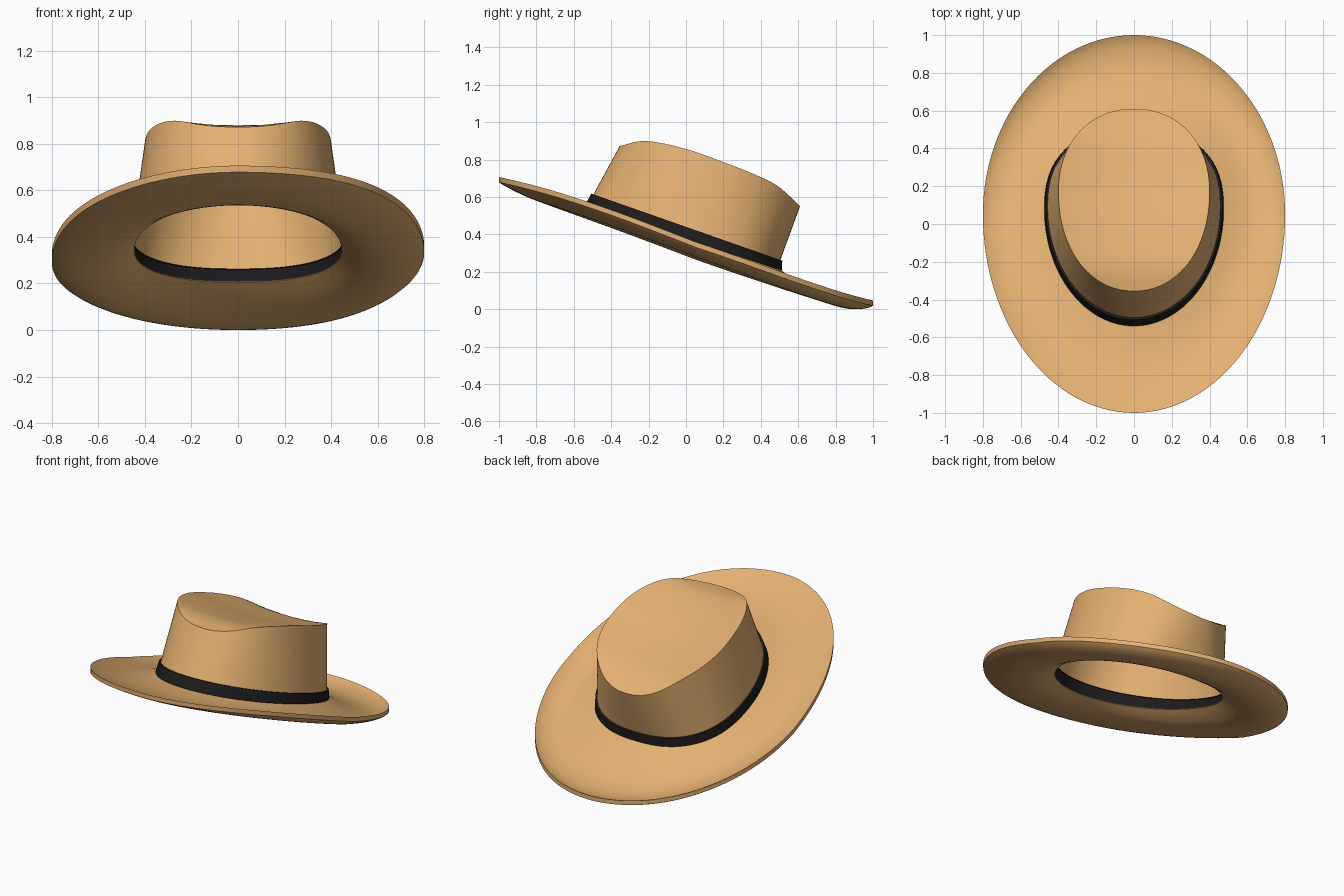
import bpy, bmesh
from math import sin, cos, pi, copysign

if "Cube" in bpy.data.objects:
    bpy.data.objects.remove(bpy.data.objects["Cube"])

N = 128


def material(name, color):
    m = bpy.data.materials.new(name)
    m.diffuse_color = (*color, 1)
    m.use_nodes = True
    m.node_tree.nodes["Principled BSDF"].inputs["Base Color"].default_value = m.diffuse_color
    return m


felt = material("tan_felt", (0.78, 0.44, 0.165))
ribbon = material("black_ribbon", (0.012, 0.012, 0.013))


def egg(half_x, front, back, mid, power_front=2.0, power_back=2.4):
    """Egg-shaped outline in plan: narrow at the front, squarer at the back."""
    pts = []
    for i in range(N):
        a = 2 * pi * i / N
        c, s = cos(a), sin(a)
        p = 2 / (power_back if s > 0 else power_front)
        ry = back - mid if s > 0 else mid - front
        pts.append((half_x * copysign(abs(c) ** p, c), mid + ry * copysign(abs(s) ** p, s)))
    return pts


def mix(a, b, t):
    return tuple(p + (q - p) * t for p, q in zip(a, b))


def interp(table, v):
    """Smooth curve through a few (v, value) points."""
    v = min(max(v, table[0][0]), table[-1][0])
    for k in range(len(table) - 1):
        (a, p), (b, q) = table[k], table[k + 1]
        if v <= b:
            def slope(j):
                l, r = table[max(j - 1, 0)], table[min(j + 1, len(table) - 1)]
                return (r[1] - l[1]) / (r[0] - l[0])
            t, h = (v - a) / (b - a), b - a
            return ((2*t**3 - 3*t*t + 1) * p + (t**3 - 2*t*t + t) * h * slope(k)
                    + (3*t*t - 2*t**3) * q + (t**3 - t*t) * h * slope(k + 1))


def loft(name, rings, mat, loop=False, tip=None):
    bm = bmesh.new()
    vs = [[bm.verts.new(p) for p in r] for r in rings]
    pairs = list(zip(vs, vs[1:])) + ([(vs[-1], vs[0])] if loop else [])
    for a, b in pairs:
        for i in range(N):
            j = (i + 1) % N
            bm.faces.new((a[i], a[j], b[j], b[i]))
    if tip:
        t = bm.verts.new(tip)
        for i in range(N):
            bm.faces.new((vs[-1][i], vs[-1][(i + 1) % N], t))
    if loop:
        bmesh.ops.recalc_face_normals(bm, faces=bm.faces)
    me = bpy.data.meshes.new(name)
    bm.to_mesh(me)
    bm.free()
    ob = bpy.data.objects.new(name, me)
    bpy.context.collection.objects.link(ob)
    me.materials.append(mat)
    bpy.context.view_layer.objects.active = ob
    ob.select_set(True)
    bpy.ops.object.shade_smooth_by_angle(angle=0.6)
    ob.select_set(False)
    return ob


# Brim: dished, tilted back, front corners lifted, one side drooping a little
inner = egg(0.445, -0.515, 0.505, 0.08)
outer = egg(0.80, -1.0, 1.0, 0.05, 2.0, 2.0)


def brim_ring(t, drop):
    ring = []
    for i in range(N):
        x, y = mix(inner[i], outer[i], t)
        a = 2 * pi * i / N
        dip = (0.05 + 0.022 * y) * sin(pi * t ** 1.2) ** 0.8 if 0 < t < 1 else 0
        lift = 0.065 * max(0, -sin(a)) * cos(a) ** 2
        droop = 0.04 * max(0, -cos(a)) ** 2 + 0.012 * max(0, sin(2 * a)) ** 2
        ring.append((x, y, 0.39 - 0.33 * y - dip + t * t * (lift - droop) - drop))
    return ring


steps = [k / 20 for k in range(21)]
brim = loft("brim", [brim_ring(t, 0) for t in steps]
            + [brim_ring(t, 0.004 + 0.024 * sin(pi / 2 * min(1, t * 3))) for t in reversed(steps)],
            felt, loop=True)

# Crown: open-bottomed wall rising to a sloped, slightly sunken top
rim_height = [(-0.36, 0.885), (-0.22, 0.913), (0, 0.87), (0.2, 0.80),
              (0.4, 0.72), (0.5, 0.665), (0.61, 0.565)]
base = [(x, y, 0.454 - 0.351 * y) for x, y in egg(0.457, -0.495, 0.505, 0.09)]
top = [(x, y, interp(rim_height, y)) for x, y in egg(0.40, -0.355, 0.61, 0.17, 2.1, 2.15)]
wall = [[mix(base[i], top[i], k / 8) for i in range(N)] for k in range(9)]


def cap_point(x, y, s):
    px, py = x * s, 0.17 + (y - 0.17) * s
    return px, py, interp(rim_height, py) - 0.05 * (1 - s * s)


cap = [[cap_point(x, y, s) for x, y, z in top]
       for s in (0.985, 0.95, 0.9, 0.8, 0.7, 0.6, 0.5, 0.4, 0.3, 0.2, 0.1)]
crown = loft("crown", wall + cap, felt, tip=cap_point(0, 0.17, 0))

# Hat band: thin ribbon around the crown foot, also seen from inside
foot = [(x, y, 0.390 - 0.33 * y) for x, y in egg(0.475, -0.54, 0.512, 0.08)]
lip = [(x, y, 0.454 - 0.351 * y) for x, y in egg(0.467, -0.507, 0.515, 0.09)]
band = loft("hat_band", [foot, lip, base], ribbon)

# Stand the hat on the ground
low = min(v.co.z for v in brim.data.vertices)
for ob in (brim, crown, band):
    for v in ob.data.vertices:
        v.co.z -= low
